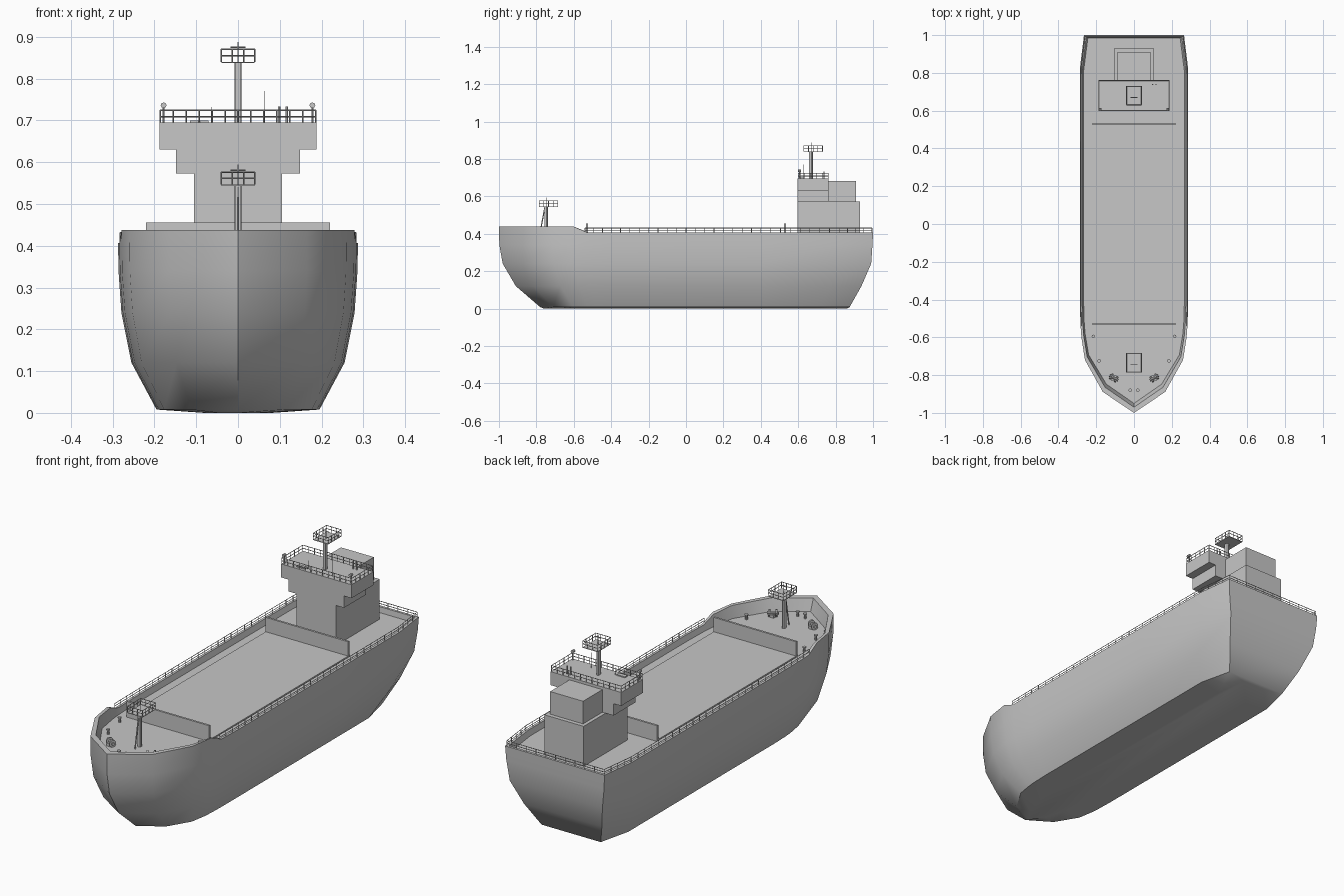
import bpy
import bmesh
import math
from mathutils import Vector, Matrix

cube = bpy.data.objects.get("Cube")
if cube:
    bpy.data.objects.remove(cube, do_unlink=True)

grey = bpy.data.materials.new("ship_grey")
grey.use_nodes = True
COLOR = (0.57, 0.57, 0.57, 1)
grey.diffuse_color = COLOR
grey.node_tree.nodes["Principled BSDF"].inputs["Base Color"].default_value = COLOR

DECK = 0.38


def finish(name, bm, smooth=None):
    bmesh.ops.recalc_face_normals(bm, faces=bm.faces)
    mesh = bpy.data.meshes.new(name)
    bm.to_mesh(mesh)
    bm.free()
    mesh.materials.append(grey)
    ob = bpy.data.objects.new(name, mesh)
    bpy.context.collection.objects.link(ob)
    if smooth:
        bpy.ops.object.select_all(action="DESELECT")
        ob.select_set(True)
        bpy.context.view_layer.objects.active = ob
        bpy.ops.object.shade_smooth_by_angle(angle=math.radians(smooth))
    return ob


def add_box(bm, x0, x1, y0, y1, z0, z1):
    size = Matrix.Diagonal((x1 - x0, y1 - y0, z1 - z0, 1))
    mid = Matrix.Translation(((x0 + x1) / 2, (y0 + y1) / 2, (z0 + z1) / 2))
    bmesh.ops.create_cube(bm, size=1, matrix=mid @ size)


def box(name, *bounds):
    bm = bmesh.new()
    add_box(bm, *bounds)
    return finish(name, bm)


def rod(bm, a, b, r, sides=6):
    a, b = Vector(a), Vector(b)
    d = b - a
    turn = d.to_track_quat("Z", "Y").to_matrix().to_4x4()
    bmesh.ops.create_cone(bm, cap_ends=True, segments=sides, radius1=r, radius2=r,
                          depth=d.length, matrix=Matrix.Translation((a + b) / 2) @ turn)


def railing(bm, path, base, heights, spacing, r=0.0018):
    # horizontal bars along each path segment, with evenly spaced posts
    for a, b in zip(path, path[1:]):
        a, b = Vector((*a, base)), Vector((*b, base))
        for h in heights:
            up = Vector((0, 0, h))
            rod(bm, a + up, b + up, r, 4)
        count = max(1, round((b - a).length / spacing))
        for i in range(count + 1):
            p = a.lerp(b, i / count)
            rod(bm, p, p + Vector((0, 0, max(heights))), r, 4)


# hull outline: bow stations as (distance from tip, share of half-width)
BOW = [(0.185, 0.575), (0.467, 0.905), (0.667, 0.97), (0.783, 0.988), (1, 1)]


def outline(tip, half, corner, stern, z, inset=0):
    side = [(half * f - inset, tip + t * (-0.4 - tip)) for t, f in BOW]
    side += [(half - inset, 0.4), (half - inset, 0.82 * min(1, stern)), (corner - inset, stern)]
    pts = [(-x, y) for x, y in reversed(side)] + [(0, tip)] + side
    return [(x, y, z(y) if callable(z) else z) for x, y in pts]


def rim(y):
    return 0.407 + 0.031 * min(1, max(0, (-0.53 - y) / 0.07))


def hull():
    rings = [
        outline(-0.76, 0.08, 0.06, 0.86, 0),
        outline(-0.78, 0.195, 0.158, 0.875, 0.008),
        outline(-0.91, 0.255, 0.208, 0.938, 0.12),
        outline(-0.98, 0.279, 0.247, 0.99, 0.24),
        outline(-0.998, 0.286, 0.261, 0.997, 0.34),
        outline(-1, 0.287, 0.265, 1, rim),
        outline(-0.97, 0.287, 0.265, 0.988, rim, 0.012),
        outline(-0.95, 0.285, 0.262, 0.985, DECK, 0.018),
    ]
    bm = bmesh.new()
    loops = [[bm.verts.new(p) for p in ring] for ring in rings]
    n = len(loops[0])
    for low, high in zip(loops, loops[1:]):
        for i in range(n):
            j = (i + 1) % n
            bm.faces.new((low[i], low[j], high[j], high[i]))
    bm.faces.new(loops[0])
    bm.faces.new(loops[-1])
    return finish("hull", bm, 35)


hull()

# cargo hatch and its end walls
box("cargo_hatch", -0.22, 0.22, -0.525, 0.525, DECK - 0.01, 0.387)
for label, y in (("front", -0.53), ("rear", 0.53)):
    box(label + "_hatch_wall", -0.22, 0.22, y - 0.005, y + 0.005, DECK - 0.01, 0.456)

# superstructure
box("deckhouse", -0.105, 0.105, 0.597, 0.93, DECK - 0.01, 0.573)
box("accommodation_level", -0.148, 0.148, 0.597, 0.763, 0.573, 0.63)
box("bridge", -0.188, 0.188, 0.597, 0.763, 0.63, 0.695)
box("funnel_house", -0.088, 0.088, 0.763, 0.91, 0.573, 0.682)

# main deck railing, from the forecastle step round the stern
bm = bmesh.new()
deck_path = [(0.28, -0.54), (0.282, -0.4), (0.282, 0.4), (0.281, 0.82), (0.26, 0.994)]
deck_path += [(-x, y) for x, y in reversed(deck_path)]
railing(bm, deck_path, 0.405, (0.014, 0.026), 0.05)
finish("deck_railing", bm)

# bridge roof railing
bm = bmesh.new()
roof = [(-0.186, 0.6), (0.186, 0.6), (0.186, 0.76), (-0.186, 0.76), (-0.186, 0.6)]
railing(bm, roof, 0.695, (0.014, 0.029), 0.03)
finish("bridge_railing", bm)


def mast(name, y, foot, floor):
    # pole pair, railed lookout platform, cross bar and tip
    bm = bmesh.new()
    rod(bm, (0, y, foot), (0, y, floor), 0.008, 8)
    add_box(bm, -0.007, 0.007, y - 0.012, y, foot, floor)
    c = y + 0.01
    x, d = 0.04, 0.05
    add_box(bm, -x, x, c - d, c + d, floor - 0.003, floor)
    square = [(-x, c - d), (x, c - d), (x, c + d), (-x, c + d), (-x, c - d)]
    railing(bm, square, floor, (0.015, 0.03), 0.028)
    rod(bm, (0, y, floor), (0, y, floor + 0.048), 0.002)
    rod(bm, (-0.018, y, floor + 0.035), (0.018, y, floor + 0.035), 0.002)
    return finish(name, bm)


mast("bridge_mast", 0.67, 0.69, 0.84)
mast("bow_mast", -0.745, DECK - 0.01, 0.546)

# brace in front of the bow mast
bm = bmesh.new()
rod(bm, (0, -0.785, DECK), (0, -0.755, 0.54), 0.003)
finish("bow_mast_brace", bm)

# searchlights on the bridge corners
for label, s in (("right", -1), ("left", 1)):
    bm = bmesh.new()
    rod(bm, (s * 0.178, 0.608, 0.695), (s * 0.178, 0.608, 0.73), 0.003)
    rod(bm, (s * 0.178, 0.598, 0.736), (s * 0.178, 0.615, 0.736), 0.007, 8)
    finish(label + "_searchlight", bm, 35)

# aerials and vent pipes on the bridge roof
bm = bmesh.new()
rod(bm, (0.064, 0.63, 0.695), (0.064, 0.63, 0.77), 0.001)
rod(bm, (-0.064, 0.63, 0.695), (-0.064, 0.63, 0.732), 0.001)
for x in (0.099, 0.117):
    rod(bm, (x, 0.738, 0.695), (x, 0.738, 0.733), 0.0035)
add_box(bm, -0.115, -0.07, 0.61, 0.63, 0.695, 0.7)
finish("roof_aerials", bm)

# mooring bollards
bm = bmesh.new()
for x, y in ((0.215, -0.595), (0.185, -0.725), (0.02, -0.88)):
    for s in (-1, 1):
        rod(bm, (s * x, y, DECK - 0.005), (s * x, y, 0.4), 0.006, 8)
        rod(bm, (s * x, y, 0.4), (s * x, y, 0.405), 0.009, 8)
finish("bollards", bm, 35)

# anchor winches, angled toward the bow
for label, s in (("right", -1), ("left", 1)):
    bm = bmesh.new()
    centre = Vector((s * 0.107, -0.815, 0.397))
    axis = Vector((0.85, s * 0.5, 0))
    rod(bm, centre - axis * 0.026, centre + axis * 0.026, 0.007, 8)
    for k in (-0.016, 0.016):
        p = centre + axis * k
        rod(bm, p - axis * 0.004, p + axis * 0.004, 0.017, 10)
    add_box(bm, centre.x - 0.014, centre.x + 0.014, -0.829, -0.801, DECK - 0.005, 0.393)
    finish(label + "_anchor_winch", bm, 35)
